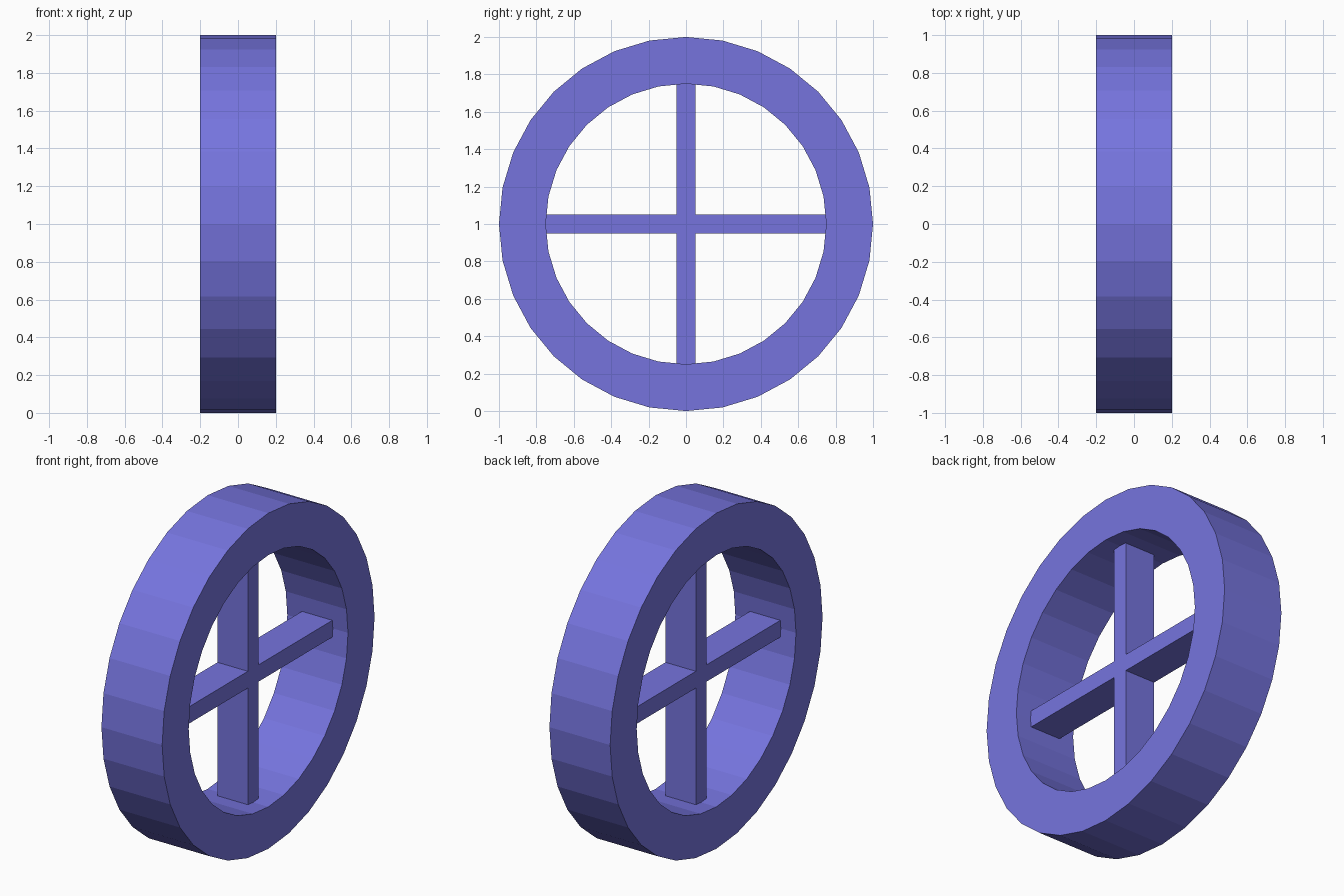
import bpy, bmesh, math

if "Cube" in bpy.data.objects:
    bpy.data.objects.remove(bpy.data.objects["Cube"])

R_OUT, R_IN, SIDES = 1.0, 0.75, 32
RIM_HALF, SPOKE_HALF, BAR = 0.2, 0.1, 0.05

mat = bpy.data.materials.new("periwinkle_blue")
mat.diffuse_color = (0.18, 0.175, 0.73, 1.0)
mat.use_nodes = True
mat.node_tree.nodes["Principled BSDF"].inputs["Base Color"].default_value = mat.diffuse_color


def finish(name, bm):
    bmesh.ops.recalc_face_normals(bm, faces=bm.faces)
    mesh = bpy.data.meshes.new(name)
    bm.to_mesh(mesh)
    bm.free()
    mesh.materials.append(mat)
    obj = bpy.data.objects.new(name, mesh)
    obj.location.z = R_OUT
    bpy.context.collection.objects.link(obj)


# rim: rectangular section swept round the x axis
bm = bmesh.new()
section = [(-RIM_HALF, R_OUT), (RIM_HALF, R_OUT), (RIM_HALF, R_IN), (-RIM_HALF, R_IN)]
rings = []
for i in range(SIDES):
    a = 2 * math.pi * i / SIDES
    rings.append([bm.verts.new((x, r * math.sin(a), r * math.cos(a))) for x, r in section])
for i in range(SIDES):
    p, q = rings[i], rings[(i + 1) % SIDES]
    for j in range(4):
        k = (j + 1) % 4
        bm.faces.new((p[j], p[k], q[k], q[j]))
finish("rim", bm)

# spokes: one cross-shaped prism, four arms around a square hub
bm = bmesh.new()
arm = [(BAR, BAR), (R_IN, BAR), (R_IN, -BAR)]
outline = []
for q in range(4):
    c, s = round(math.cos(-q * math.pi / 2)), round(math.sin(-q * math.pi / 2))
    outline += [(y * c - z * s, y * s + z * c) for y, z in arm]
face = bm.faces.new([bm.verts.new((-SPOKE_HALF, y, z)) for y, z in outline])
ext = bmesh.ops.extrude_face_region(bm, geom=[face], use_keep_orig=True)
top = [v for v in ext["geom"] if isinstance(v, bmesh.types.BMVert)]
bmesh.ops.translate(bm, verts=top, vec=(2 * SPOKE_HALF, 0, 0))
finish("cross_spokes", bm)
